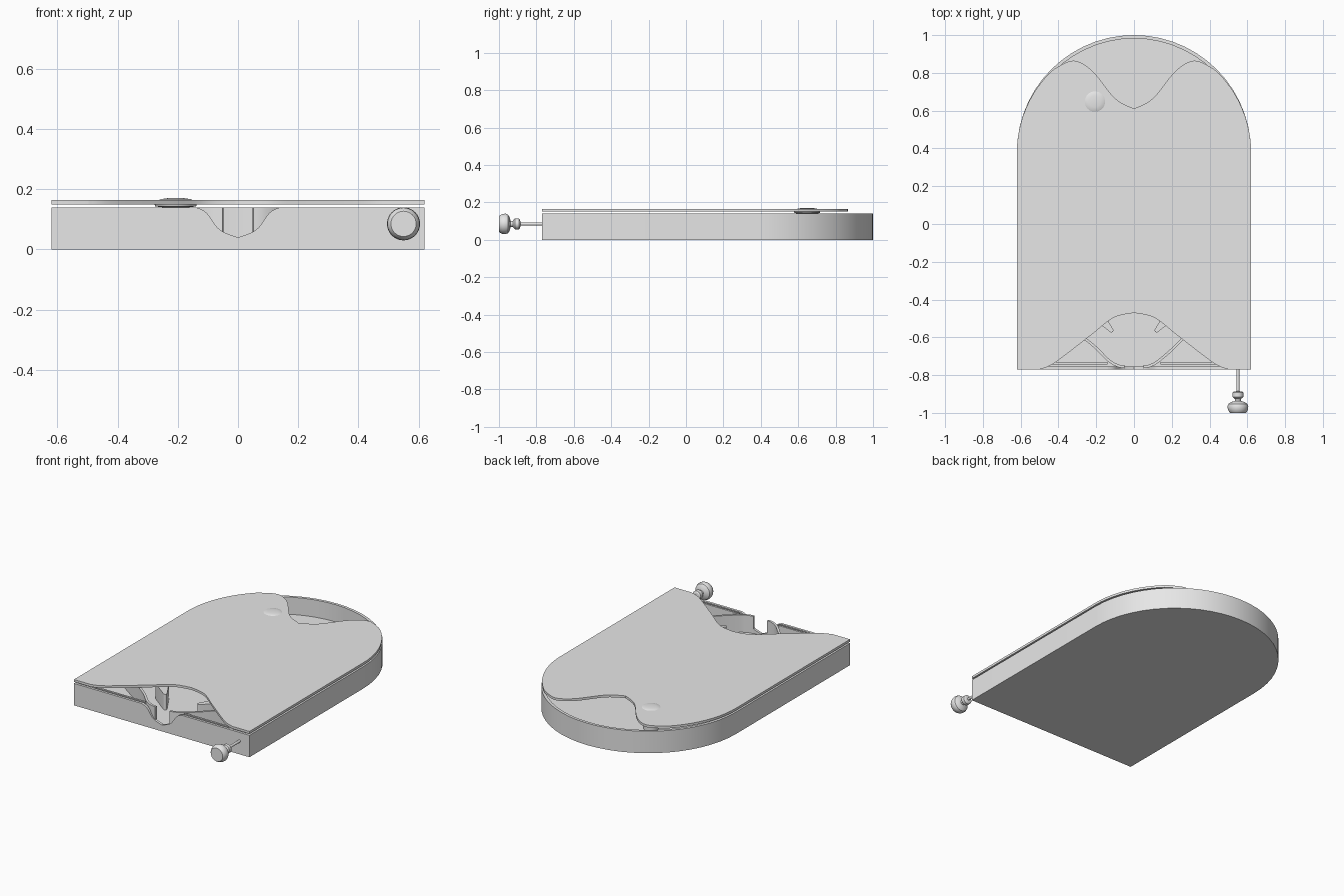
import bpy, bmesh, math
from mathutils import Vector

if "Cube" in bpy.data.objects:
    bpy.data.objects.remove(bpy.data.objects["Cube"])

grey = bpy.data.materials.new("light_grey")
grey.diffuse_color = (0.8, 0.8, 0.8, 1)
grey.use_nodes = True
grey.node_tree.nodes["Principled BSDF"].inputs["Base Color"].default_value = grey.diffuse_color

W, FRONT, ARC_Y = 0.62, -0.77, 0.38


def finish(name, bm, smooth=30):
    bmesh.ops.remove_doubles(bm, verts=bm.verts, dist=1e-5)
    bmesh.ops.recalc_face_normals(bm, faces=bm.faces)
    me = bpy.data.meshes.new(name)
    bm.to_mesh(me)
    bm.free()
    me.materials.append(grey)
    ob = bpy.data.objects.new(name, me)
    bpy.context.collection.objects.link(ob)
    bpy.ops.object.select_all(action='DESELECT')
    ob.select_set(True)
    bpy.context.view_layer.objects.active = ob
    bpy.ops.object.shade_smooth_by_angle(angle=math.radians(smooth))
    return ob


def prism(name, pts, z0, z1):
    bm = bmesh.new()
    f = bm.faces.new([bm.verts.new((x, y, z0)) for x, y in pts])
    r = bmesh.ops.extrude_face_region(bm, geom=[f], use_keep_orig=True)
    vs = [g for g in r['geom'] if isinstance(g, bmesh.types.BMVert)]
    bmesh.ops.translate(bm, verts=vs, vec=(0, 0, z1 - z0))
    return finish(name, bm)


def spline(pts, n=6):
    """Catmull-Rom curve through points."""
    p = [Vector(q) for q in [pts[0]] + pts + [pts[-1]]]
    out = []
    for i in range(1, len(p) - 2):
        a, b, c, d = p[i - 1:i + 3]
        for k in range(n):
            t = k / n
            out.append(0.5 * (2 * b + (c - a) * t + (2 * a - 5 * b + 4 * c - d) * t * t
                              + (3 * b - a - 3 * c + d) * t ** 3))
    return [tuple(v) for v in out] + [pts[-1]]


def both_sides(half):
    """Mirror a half curve that ends on x = 0."""
    return half + [(-x, y) for x, y in reversed(half[:-1])]


def strip(name, pts, t, z0, z1):
    """Thin upright wall along a path."""
    p = [Vector(q) for q in pts]
    left, right = [], []
    for i, q in enumerate(p):
        d = (p[min(i + 1, len(p) - 1)] - p[max(i - 1, 0)]).normalized()
        n = Vector((-d.y, d.x)) * t / 2
        left.append(tuple(q + n))
        right.append(tuple(q - n))
    return prism(name, left + right[::-1], z0, z1)


def arc(r, a0, a1, n):
    return [(r * math.cos(math.radians(a0 + (a1 - a0) * i / n)),
             ARC_Y + r * math.sin(math.radians(a0 + (a1 - a0) * i / n))) for i in range(n + 1)]


def lathe(name, profile, loc, axis='Z', n=32):
    bm = bmesh.new()
    rings = []
    for r, h in profile:
        ring = []
        for i in range(n):
            a = 2 * math.pi * i / n
            u, v = r * math.cos(a), r * math.sin(a)
            co = (u, v, h) if axis == 'Z' else (u, h, v)
            ring.append(bm.verts.new(Vector(co) + Vector(loc)))
        rings.append(ring)
    for a, b in zip(rings, rings[1:]):
        for i in range(n):
            bm.faces.new((a[i], a[(i + 1) % n], b[(i + 1) % n], b[i]))
    bm.faces.new(rings[0])
    bm.faces.new(rings[-1])
    return finish(name, bm)


# Tray floor and the arched side wall
outer = [(W, FRONT)] + arc(W, 0, 180, 28) + [(-W, FRONT)]
T = 0.018
inner = [(W - T, FRONT)] + arc(W - T, 0, 180, 28) + [(-W + T, FRONT)]
prism("tray_floor", outer, 0, 0.03)
prism("side_wall", outer + inner[::-1], 0.03, 0.14)

# Front wall with the rounded drain notch
notch = both_sides(spline([(-0.14, 0.14), (-0.105, 0.122), (-0.06, 0.065), (0, 0.04)], 6))
bm = bmesh.new()
prof = [(-W + T, 0.03), (-W + T, 0.14)] + notch + [(W - T, 0.14), (W - T, 0.03)]
f = bm.faces.new([bm.verts.new((x, FRONT, z)) for x, z in prof])
r = bmesh.ops.extrude_face_region(bm, geom=[f], use_keep_orig=True)
bmesh.ops.translate(bm, verts=[g for g in r['geom'] if isinstance(g, bmesh.types.BMVert)],
                    vec=(0, 0.016, 0))
finish("front_wall", bm)

# Cover plate with a front drain opening and a rear scoop
front_cut = both_sides(spline([(-0.50, FRONT), (-0.42, -0.735), (-0.23, -0.59),
                               (-0.11, -0.497), (0, -0.47)]))
rear_cut = both_sides(spline([(0.42, 0.822), (0.32, 0.865), (0.22, 0.81),
                              (0.10, 0.665), (0, 0.61)]))
edge = [(x, y - 0.012 * (y - ARC_Y) / 0.5) for x, y in arc(W, 0, 45, 10)]
plate = [(W, FRONT)] + edge + rear_cut + [(-x, y) for x, y in edge[::-1]] + [(-W, FRONT)] + front_cut
prism("cover_plate", plate, 0.15, 0.165)

# Drain funnel walls, gusset walls and flippers on both sides
for s, side, top in ((-1, "left", (0.60, -0.365)), (1, "right", (0.48, -0.36))):
    path = [(s * x, y) for x, y in spline([top, (0.25, -0.615), (0.14, -0.717),
                                           (0.09, -0.748), (0.05, -0.757)])]
    strip("funnel_wall_" + side, path, 0.014, 0.03, 0.14)
    strip("gusset_wall_" + side, [(s * 0.14, -0.737), (s * 0.48, -0.737)], 0.012, 0.03, 0.14)
    base, tip = Vector((s * 0.22, -0.45)), Vector((s * 0.12, -0.563))
    d = (tip - base).normalized()
    a0 = math.atan2(d.y, d.x)
    pts = []
    for c, rad, start in ((tip, 0.011, -90), (base, 0.04, 90)):
        for i in range(9):
            a = a0 + math.radians(start + 180 * i / 8)
            pts.append((c.x + rad * math.cos(a), c.y + rad * math.sin(a)))
    prism("flipper_" + side, pts, 0.03, 0.13)

# Launch lane divider
strip("launch_lane_wall", [(0.48, FRONT + 0.016), (0.48, 0.40)], 0.014, 0.03, 0.14)

# Round bumper poking through the cover
lathe("bumper", [(0.045, 0.03), (0.045, 0.14), (0.068, 0.143), (0.07, 0.149),
                 (0.063, 0.16), (0.05, 0.167), (0.03, 0.170), (0.008, 0.171)], (-0.207, 0.648, 0))

# Plunger: rod, collar and knob
lathe("plunger", [(0.008, -0.60), (0.008, -0.885), (0.022, -0.887), (0.029, -0.893),
                  (0.029, -0.915), (0.022, -0.922), (0.016, -0.926), (0.016, -0.938),
                  (0.035, -0.942), (0.05, -0.952), (0.055, -0.965), (0.053, -0.982),
                  (0.047, -0.994), (0.042, -1.0)], (0.55, 0, 0.085), 'Y')
